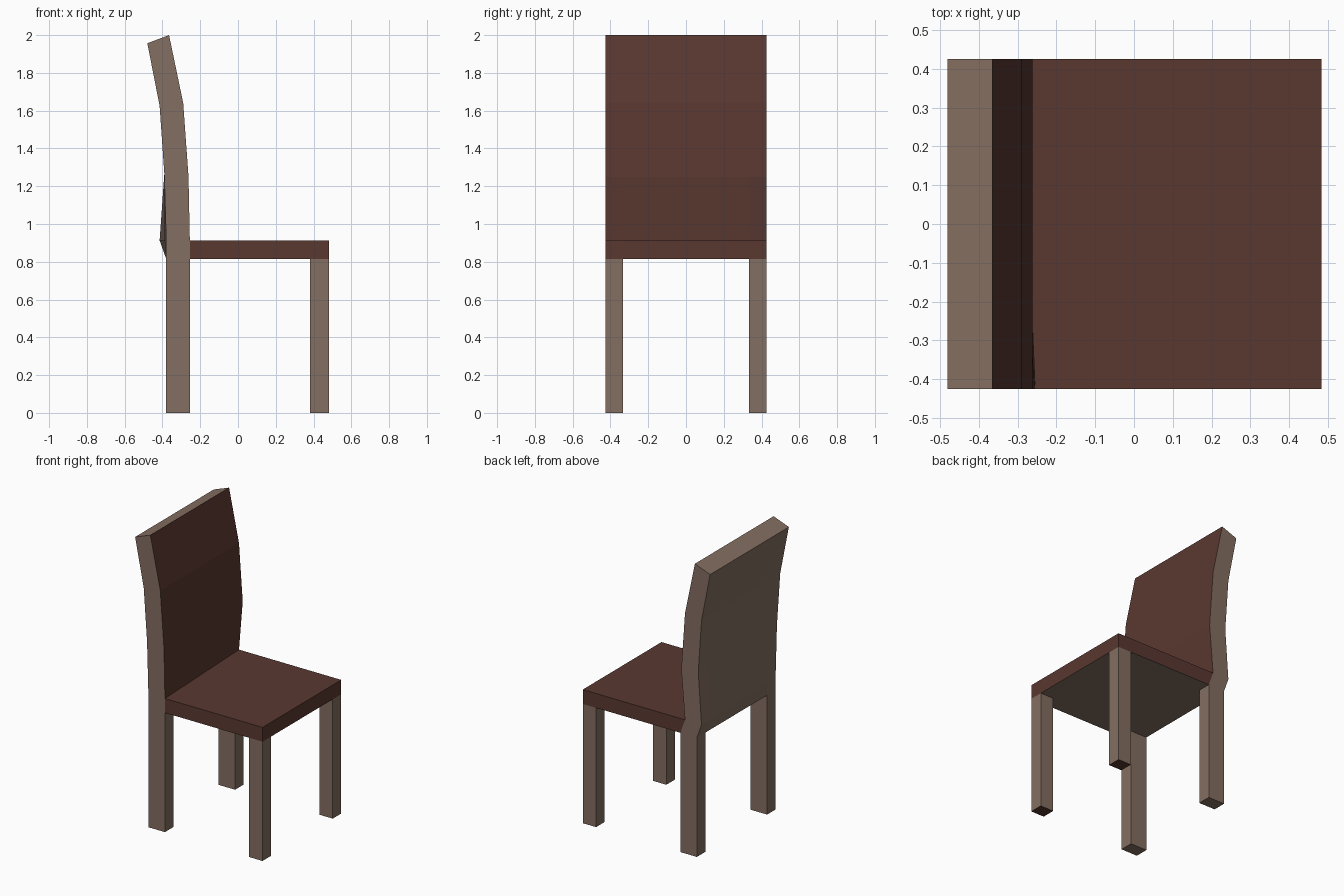
import bpy, bmesh

if "Cube" in bpy.data.objects:
    bpy.data.objects.remove(bpy.data.objects["Cube"])

def material(name, rgb):
    m = bpy.data.materials.new(name)
    m.diffuse_color = (*rgb, 1)
    m.use_nodes = True
    m.node_tree.nodes["Principled BSDF"].inputs["Base Color"].default_value = m.diffuse_color
    return m

WOOD = material("light brown wood", (0.231, 0.156, 0.120))
RED = material("dark red brown", (0.100, 0.0395, 0.0296))

def finish(bm, name, rule):
    """Make the object; rule(normal) says which faces are dark red."""
    bmesh.ops.recalc_face_normals(bm, faces=bm.faces)
    bm.normal_update()
    for f in bm.faces:
        f.material_index = int(rule(f.normal))
    me = bpy.data.meshes.new(name)
    bm.to_mesh(me)
    bm.free()
    me.materials.append(WOOD)
    me.materials.append(RED)
    ob = bpy.data.objects.new(name, me)
    bpy.context.collection.objects.link(ob)
    return ob

def box(x0, x1, y0, y1, z0, z1):
    bm = bmesh.new()
    bmesh.ops.create_cube(bm, size=1)
    for v in bm.verts:
        v.co.x = x1 if v.co.x > 0 else x0
        v.co.y = y1 if v.co.y > 0 else y0
        v.co.z = z1 if v.co.z > 0 else z0
    return bm

W, IN = 0.425, 0.333          # half width, inner side of legs
Z0, Z1 = 0.815, 0.913         # seat bottom and top
FX = 0.483                    # front edge of seat

# legs: front pair has dark undersides
for side, (y0, y1) in (("right", (-W, -IN)), ("left", (IN, W))):
    finish(box(-0.38, -0.255, y0, y1, 0, Z0), "rear_leg_" + side, lambda n: False)
    finish(box(0.382, FX, y0, y1, 0, Z0), "front_leg_" + side, lambda n: n.z < -0.5)

# seat: dark with plain wood underside, rear top corner pulled back
bm = box(-0.255, FX, -W, W, Z0, Z1)
for v in bm.verts:
    if v.co.x < 0 and v.co.z > 0.9 and v.co.y > 0:
        v.co.x = -0.29
finish(bm, "seat", lambda n: n.z > -0.5)

# backrest: curved side profile swept across, bulging backwards at seat height
front = [(-0.255, Z0), (-0.255, Z1), (-0.262, 1.25), (-0.29, 1.64), (-0.365, 2.0)]
back = [(-0.48, 1.957), (-0.415, 1.625), (-0.39, 1.265), (-0.38, Z1), (-0.38, Z0)]
columns = [(-W, 0), (-IN, -0.008), (IN, -0.035), (W, -0.035)]
bm = bmesh.new()
rings = [[bm.verts.new((x + (shift if z == Z1 else 0), y, z)) for x, z in front + back]
         for y, shift in columns]
n = len(rings[0])
for a, b in zip(rings, rings[1:]):
    for i in range(n):
        j = (i + 1) % n
        bm.faces.new((a[i], a[j], b[j], b[i]))
for r in (rings[0], rings[-1]):
    for i in range(4):
        bm.faces.new((r[i], r[i + 1], r[n - 2 - i], r[n - 1 - i]))
finish(bm, "backrest", lambda n: n.x > 0.6)
